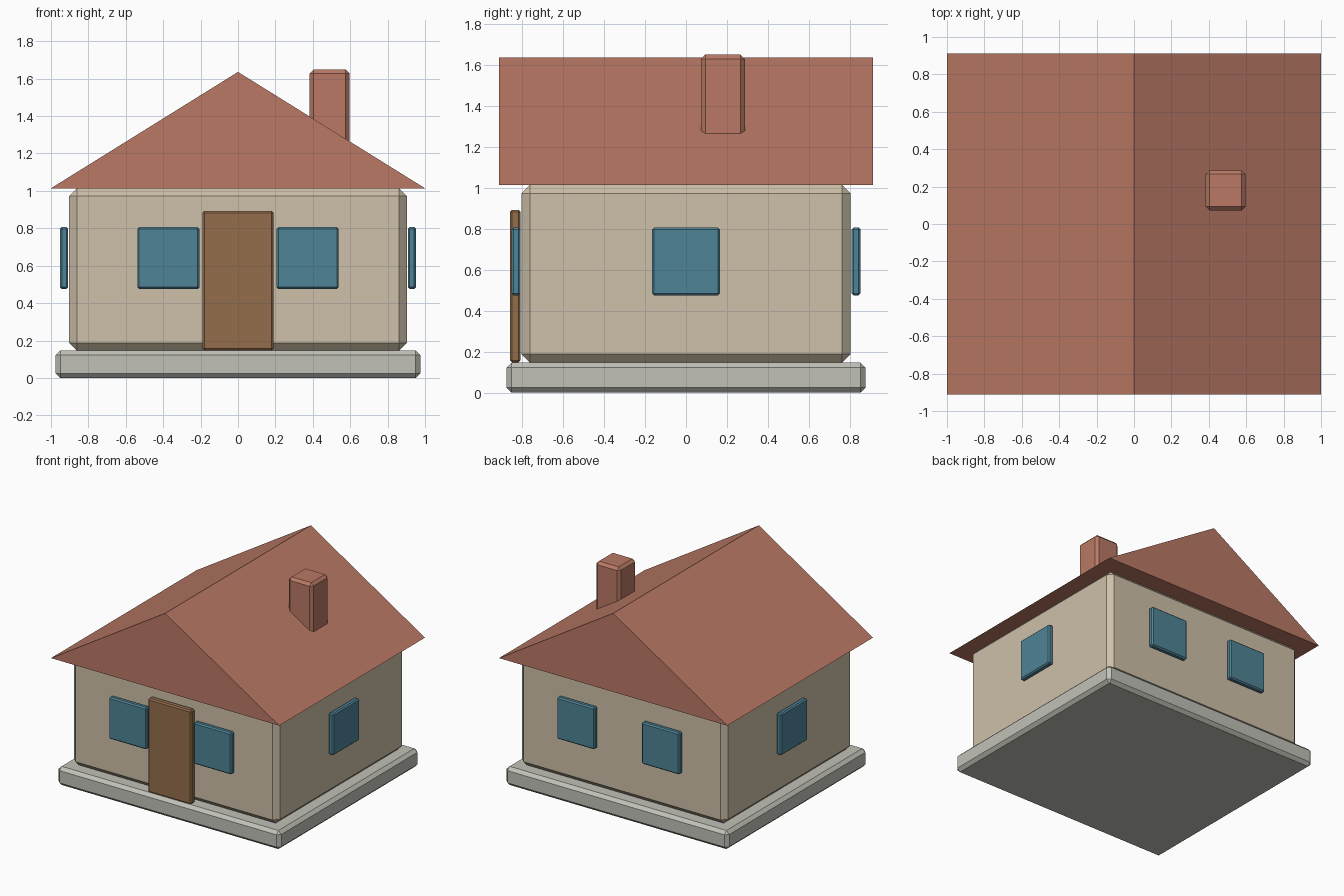
import bpy, bmesh

if "Cube" in bpy.data.objects:
    bpy.data.objects.remove(bpy.data.objects["Cube"])


def material(name, rgb):
    m = bpy.data.materials.new(name)
    m.diffuse_color = [(c / 255) ** 2.2 for c in rgb] + [1]
    m.use_nodes = True
    m.node_tree.nodes["Principled BSDF"].inputs["Base Color"].default_value = m.diffuse_color
    return m


STONE = material("stone", (192, 192, 183))
WALL = material("plaster", (205, 191, 168))
ROOF = material("tile", (184, 120, 100))
GLASS = material("glass", (80, 131, 149))
WOOD = material("wood", (146, 109, 77))


def add_object(name, bm, mat):
    mesh = bpy.data.meshes.new(name)
    bm.to_mesh(mesh)
    bm.free()
    obj = bpy.data.objects.new(name, mesh)
    mesh.materials.append(mat)
    bpy.context.collection.objects.link(obj)
    return obj


def box(name, x, y, z, bevel, mat):
    """Chamfered box spanning the (min, max) pairs x, y and z."""
    bm = bmesh.new()
    bmesh.ops.create_cube(bm, size=1)
    for v in bm.verts:
        v.co = [sum(r) / 2 + c * (r[1] - r[0]) for c, r in zip(v.co, (x, y, z))]
    obj = add_object(name, bm, mat)
    mod = obj.modifiers.new("chamfer", 'BEVEL')
    mod.width = bevel
    mod.segments = 1
    return obj


# Foundation slab and walls
box("foundation", (-0.975, 0.975), (-0.876, 0.876), (0, 0.147), 0.025, STONE)
box("walls", (-0.903, 0.903), (-0.802, 0.802), (0.147, 1.014), 0.041, WALL)

# Gable roof: triangle profile extruded front to back
bm = bmesh.new()
profile = [bm.verts.new((x, -0.912, z)) for x, z in ((-1, 1.014), (1, 1.014), (0, 1.636))]
face = bm.faces.new(profile)
ext = bmesh.ops.extrude_face_region(bm, geom=[face])
bmesh.ops.translate(bm, vec=(0, 1.824, 0),
                    verts=[g for g in ext["geom"] if isinstance(g, bmesh.types.BMVert)])
bmesh.ops.recalc_face_normals(bm, faces=bm.faces)
add_object("roof", bm, ROOF)

# Chimney, sunk into the right slope
box("chimney", (0.383, 0.597), (0.073, 0.287), (1.2, 1.649), 0.021, ROOF)

# Door
box("door", (-0.19, 0.19), (-0.859, -0.807), (0.148, 0.892), 0.01, WOOD)

# Windows: two front, two back, one on each side
SILL = (0.475, 0.806)
for sx, side in ((-1, "left"), (1, "right")):
    xs = sorted((sx * 0.206, sx * 0.538))
    box("front_window_" + side, xs, (-0.852, -0.808), SILL, 0.01, GLASS)
    box("back_window_" + side, xs, (0.808, 0.852), SILL, 0.01, GLASS)
    box("side_window_" + side, sorted((sx * 0.908, sx * 0.952)), (-0.166, 0.166), SILL, 0.01, GLASS)
